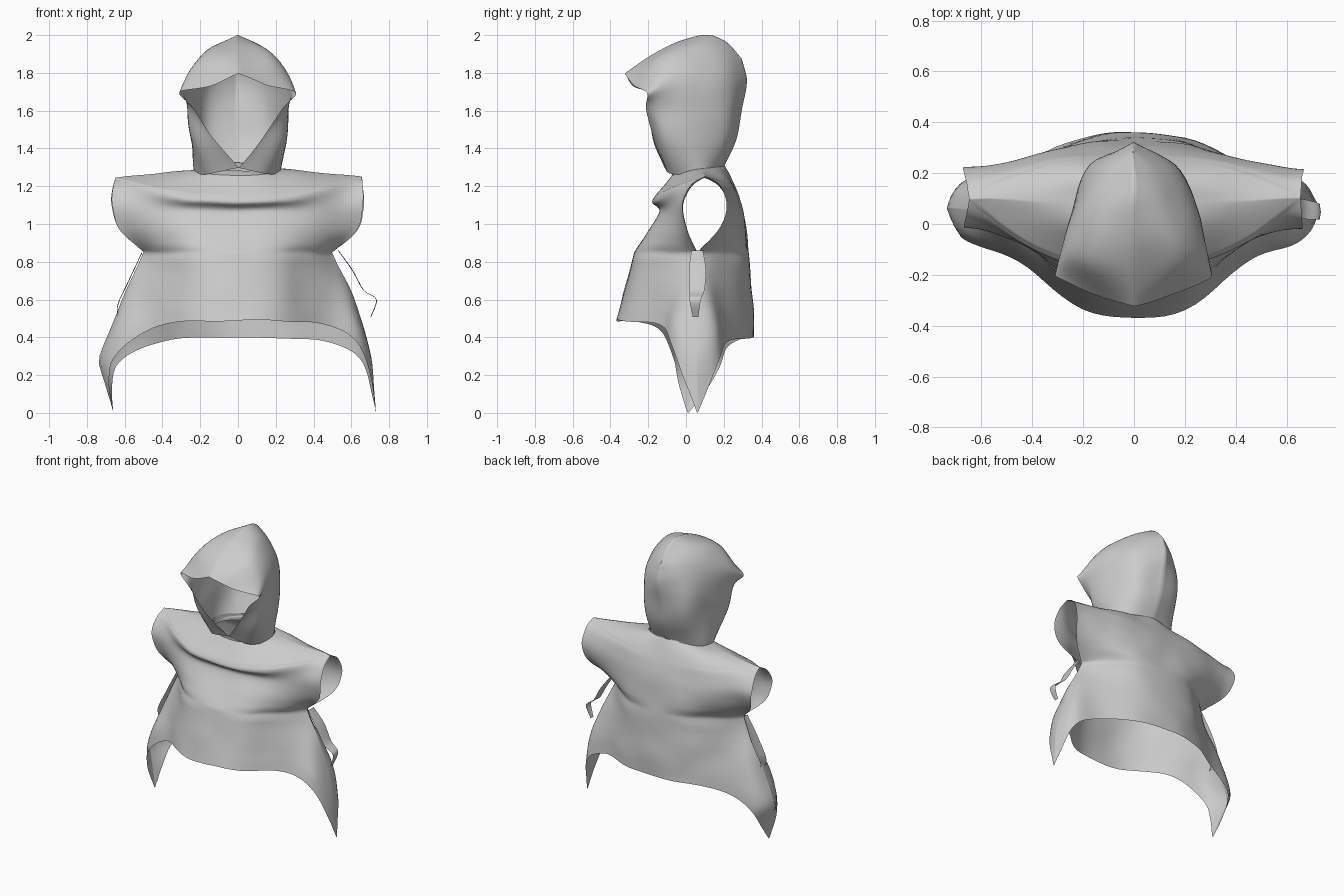
import bpy, bmesh, math
from mathutils import Vector, noise

if "Cube" in bpy.data.objects:
    bpy.data.objects.remove(bpy.data.objects["Cube"])


def spline(keys, n):
    """Catmull-Rom through a list of equal-length tuples."""
    out = []
    for i in range(len(keys) - 1):
        a, b, c, d = keys[max(i - 1, 0)], keys[i], keys[i + 1], keys[min(i + 2, len(keys) - 1)]
        for k in range(n):
            t = k / n
            out.append(tuple(0.5 * (2 * q + (r - p) * t + (2 * p - 5 * q + 4 * r - s) * t * t
                                    + (3 * q - p - 3 * r + s) * t ** 3)
                             for p, q, r, s in zip(a, b, c, d)))
    return out + [tuple(keys[-1])]


def cloth(name, grids, wrinkle=0.01):
    """Joins point grids into one smooth, slightly wrinkled sheet."""
    bm = bmesh.new()
    for grid in grids:
        rows = []
        for row in grid:
            pts = [Vector(p) for p in row]
            rows.append([bm.verts.new(p + noise.noise_vector(p * 5) * wrinkle) for p in pts])
        for r0, r1 in zip(rows, rows[1:]):
            for j in range(len(r0) - 1):
                bm.faces.new((r0[j], r0[j + 1], r1[j + 1], r1[j]))
    bmesh.ops.remove_doubles(bm, verts=bm.verts, dist=0.002)
    bmesh.ops.recalc_face_normals(bm, faces=bm.faces)
    for v in bm.verts:
        v.co.z = max(v.co.z, 0)
    me = bpy.data.meshes.new(name)
    bm.to_mesh(me)
    bm.free()
    me.shade_smooth()
    ob = bpy.data.objects.new(name, me)
    bpy.context.collection.objects.link(ob)
    return ob


def panel(rows, side, skirt):
    """Half panel; each row is width, centre z, side z, centre y, side y, roundness, fold mix."""
    grid = []
    mix = 0.35 if side > 0 else 0.6
    for w, zc, zs, yc, ys, e, a in spline(rows, 7):
        m = 2 + min(1, max(0, e - 0.5))
        line = []
        for j in range(29):
            t = math.sin(j / 28 * math.pi / 2) if j < 28 else 1.0
            f = a * max(1 - t ** m, 0) ** e + (1 - a) * (1 - t ** 16)
            g = mix * t ** 4 + (1 - mix) * t ** 16 if skirt else t * t
            p = Vector((side * w * t, ys + (yc - ys) * f, zc + (zs - zc) * g))
            if side < 0 and skirt:              # left corner bellies out, then swings inward
                k = max(0, 0.25 - p.z) / 0.25
                p.x += 0.07 * k - 0.03 * t ** 4 * max(0, 1 - abs(p.z - 0.3) / 0.25)
                p.y -= 0.05 * k
            line.append(p)
        grid.append(line)
    return grid


# Yoke, chest and skirt bands of the front panel
front = [
    [(.22, 1.26, 1.29, -.08, .08, .5, 1), (.42, 1.19, 1.27, -.13, .09, .8, 1),
     (.65, 1.15, 1.25, -.16, .10, 1.1, 1)],
    [(.65, 1.15, 1.25, -.16, .10, 1.1, 1), (.66, 1.11, 1.205, -.175, .03, 1.8, 1),
     (.665, 1.06, 1.10, -.14, -.02, 2.4, 1), (.63, .95, .97, -.21, .01, 2.2, 1),
     (.50, .85, .85, -.27, .06, 1.1, 1)],
    [(.50, .85, .85, -.27, .06, 1.1, 1), (.62, .70, .58, -.31, .06, 3, .8),
     (.70, .58, .30, -.34, .06, 5, .68), (.73, .49, .0, -.37, .06, 6, .65)],
]
# Matching bands of the back panel
back = [
    [(.22, 1.31, 1.29, .20, .08, .5, 1), (.42, 1.26, 1.27, .23, .09, .8, 1),
     (.65, 1.20, 1.25, .26, .10, 1, 1)],
    [(.65, 1.20, 1.25, .26, .10, 1, 1), (.66, 1.15, 1.205, .28, .18, 1.8, 1),
     (.665, 1.06, 1.10, .305, .22, 2.4, 1), (.63, .95, .97, .32, .17, 2, 1),
     (.50, .85, .85, .33, .06, .9, 1)],
    [(.50, .85, .85, .33, .06, .9, 1), (.62, .68, .58, .345, .06, 3, .75),
     (.70, .52, .30, .355, .06, 5, .6), (.73, .40, .0, .36, .06, 6, .55)],
]
grids = [panel(rows, side, i == 2)
         for side in (1, -1) for bands in (front, back) for i, rows in enumerate(bands)]
cloth("poncho", grids)

# Hood: rows run from the face opening round to the back, stacked from neck to crown
hood_rows = [
    [(0, -.12, 1.30), (.15, -.08, 1.27), (.225, .06, 1.27), (.15, .16, 1.29), (0, .20, 1.31)],
    [(.13, -.17, 1.45), (.235, -.12, 1.45), (.245, .04, 1.45), (.165, .21, 1.45), (0, .26, 1.45)],
    [(.23, -.21, 1.61), (.265, -.12, 1.60), (.25, .04, 1.60), (.17, .23, 1.60), (0, .30, 1.60)],
    [(.31, -.21, 1.70), (.28, -.10, 1.76), (.235, .05, 1.79), (.155, .23, 1.76), (0, .32, 1.75)],
    [(.15, -.28, 1.73), (.18, -.14, 1.88), (.14, .06, 1.93), (.10, .21, 1.88), (0, .30, 1.85)],
    [(0, -.32, 1.80), (0, -.16, 1.91), (0, .07, 2.0), (0, .20, 1.97), (0, .29, 1.88)],
]
columns = list(zip(*[spline(r, 6) for r in hood_rows]))
half = [spline(list(c), 6) for c in columns]
cloth("hood", [half, [[(-x, y, z) for x, y, z in row] for row in half]], 0.012)

# Neck band between yoke and hood
ring = [2 * math.pi * i / 48 for i in range(49)]
cloth("neck_band", [[[(.222 * math.cos(a), .06 + .14 * math.sin(a) + dy, 1.275 + .02 * math.sin(a) + dz)
                      for a in ring] for dy, dz in ((0, -.02), (0, .01), (-.005, .03))]])


# Tie ribbons hanging under each sleeve
def ribbon(name, path):
    pts = spline(path, 6)
    cloth(name, [[[(x, y - w, z), (x + .004, y, z), (x, y + w, z)] for x, y, z, w in pts]], 0.004)


ribbon("right_ribbon", [(.53, .06, .86, .03), (.60, .06, .76, .045), (.66, .06, .65, .04),
                        (.73, .05, .60, .03), (.70, .05, .51, .015)])
ribbon("left_ribbon", [(-.51, .06, .85, .02), (-.58, .06, .70, .04), (-.64, .05, .56, .035),
                       (-.62, .04, .47, .015)])
